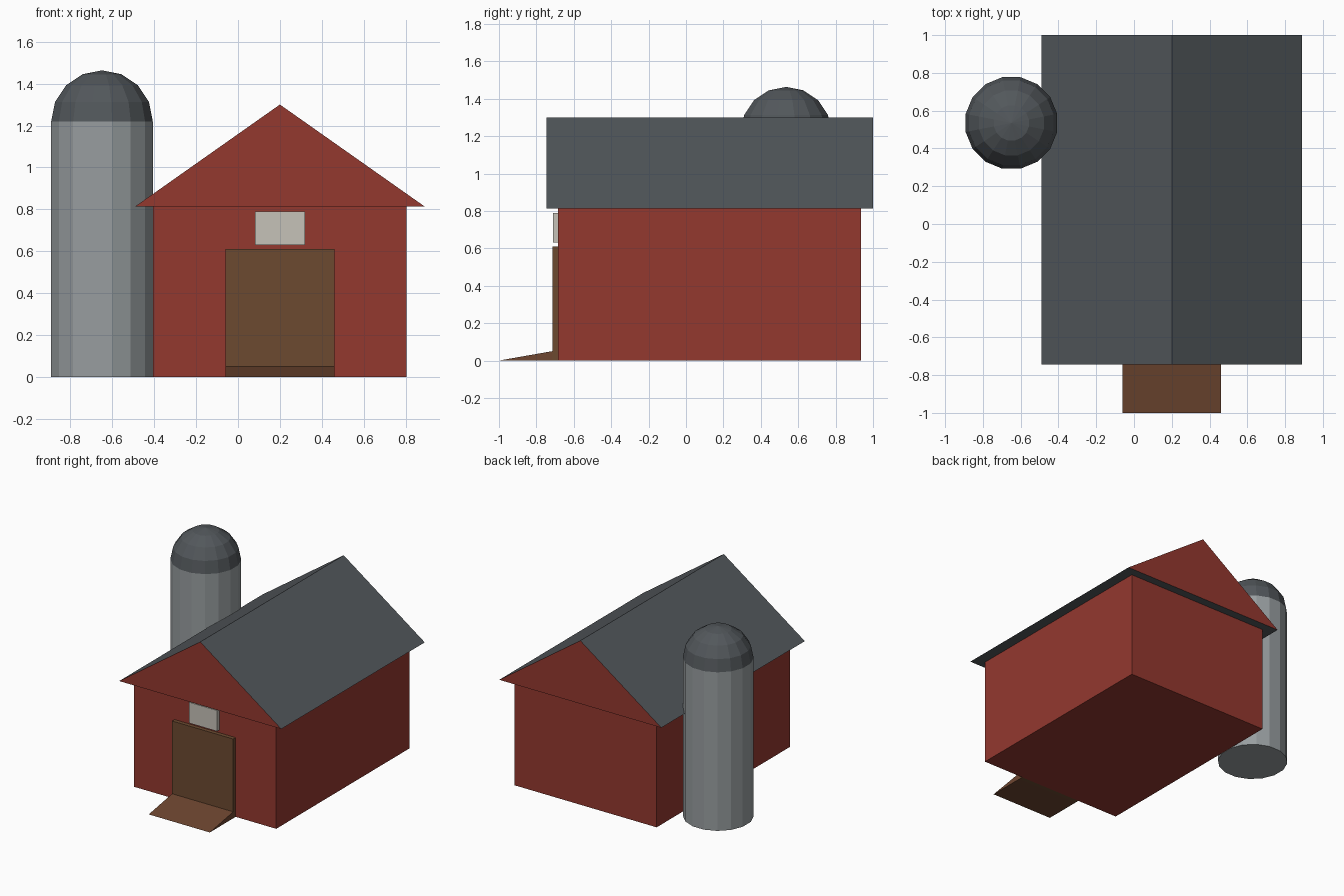
import bpy, bmesh, math

if "Cube" in bpy.data.objects:
    bpy.data.objects.remove(bpy.data.objects["Cube"])


def colour(name, hexa):
    # sRGB hex to a linear flat colour
    lin = []
    for i in (0, 2, 4):
        c = int(hexa[i:i + 2], 16) / 255
        lin.append(c / 12.92 if c <= 0.04045 else ((c + 0.055) / 1.055) ** 2.4)
    m = bpy.data.materials.new(name)
    m.diffuse_color = (*lin, 1)
    m.use_nodes = True
    m.node_tree.nodes["Principled BSDF"].inputs["Base Color"].default_value = m.diffuse_color
    return m


RED = colour("barn red", "94382F")
SLATE = colour("slate grey", "52575B")
STEEL = colour("silo grey", "989EA0")
DOOR = colour("door brown", "6C4A30")
RAMP = colour("ramp brown", "6E4630")
PALE = colour("pale window", "C6C2B8")


def finish(name, bm, *mats):
    bmesh.ops.recalc_face_normals(bm, faces=bm.faces)
    me = bpy.data.meshes.new(name)
    bm.to_mesh(me)
    bm.free()
    for m in mats:
        me.materials.append(m)
    ob = bpy.data.objects.new(name, me)
    bpy.context.collection.objects.link(ob)
    return ob


def prism(name, pts, axis, a, b, *mats, end_index=0):
    """Extrude a 2D profile along x (profile y,z) or y (profile x,z)."""
    bm = bmesh.new()
    put = (lambda p, t: (t, *p)) if axis == "x" else (lambda p, t: (p[0], t, p[1]))
    lo = [bm.verts.new(put(p, a)) for p in pts]
    hi = [bm.verts.new(put(p, b)) for p in pts]
    for cap in (lo, hi):
        bm.faces.new(cap).material_index = end_index
    for i in range(len(pts)):
        j = (i + 1) % len(pts)
        bm.faces.new((lo[i], lo[j], hi[j], hi[i]))
    return finish(name, bm, *mats)


def box(name, x0, x1, y0, y1, z0, z1, mat):
    return prism(name, [(x0, z0), (x1, z0), (x1, z1), (x0, z1)], "y", y0, y1, mat)


def lathe(name, profile, centre, sides, mat):
    """Revolve (radius, z) points; radius 0 closes to a point."""
    bm = bmesh.new()
    rings = []
    for r, z in profile:
        if r < 1e-4:
            rings.append([bm.verts.new((*centre, z))] * sides)
            continue
        angs = [(k + 0.5) * 2 * math.pi / sides for k in range(sides)]
        rings.append([bm.verts.new((centre[0] + r * math.cos(t),
                                    centre[1] + r * math.sin(t), z)) for t in angs])
    for p, q in zip(rings, rings[1:]):
        for k in range(sides):
            j = (k + 1) % sides
            bm.faces.new(list(dict.fromkeys((p[k], p[j], q[j], q[k]))))
    for ring in (rings[0], rings[-1]):
        if ring[0] is not ring[1]:
            bm.faces.new(ring)
    return finish(name, bm, mat)


# Barn body and gabled roof (red gable ends, slate slopes and underside)
box("barn_walls", -0.405, 0.805, -0.685, 0.935, 0, 0.814, RED)
prism("gable_roof", [(-0.49, 0.814), (0.89, 0.814), (0.20, 1.30)], "y",
      -0.745, 1.0, SLATE, RED, end_index=1)

# Door, ramp and loft window on the front
box("barn_door", -0.06, 0.46, -0.715, -0.685, 0, 0.61, DOOR)
prism("door_ramp", [(-1.0, 0), (-0.715, 0), (-0.715, 0.05)], "x", -0.06, 0.46, RAMP)
box("loft_window", 0.08, 0.32, -0.71, -0.685, 0.63, 0.79, PALE)

# Silo with domed cap
SILO, R, TOP = (-0.649, 0.535), 0.247, 1.22
lathe("silo_body", [(R, 0), (R, TOP)], SILO, 16, STEEL)
dome = [(R * math.cos(a), TOP + 0.243 * math.sin(a))
        for a in (k * math.pi / 8 for k in range(5))]
lathe("silo_dome", dome, SILO, 16, SLATE)
